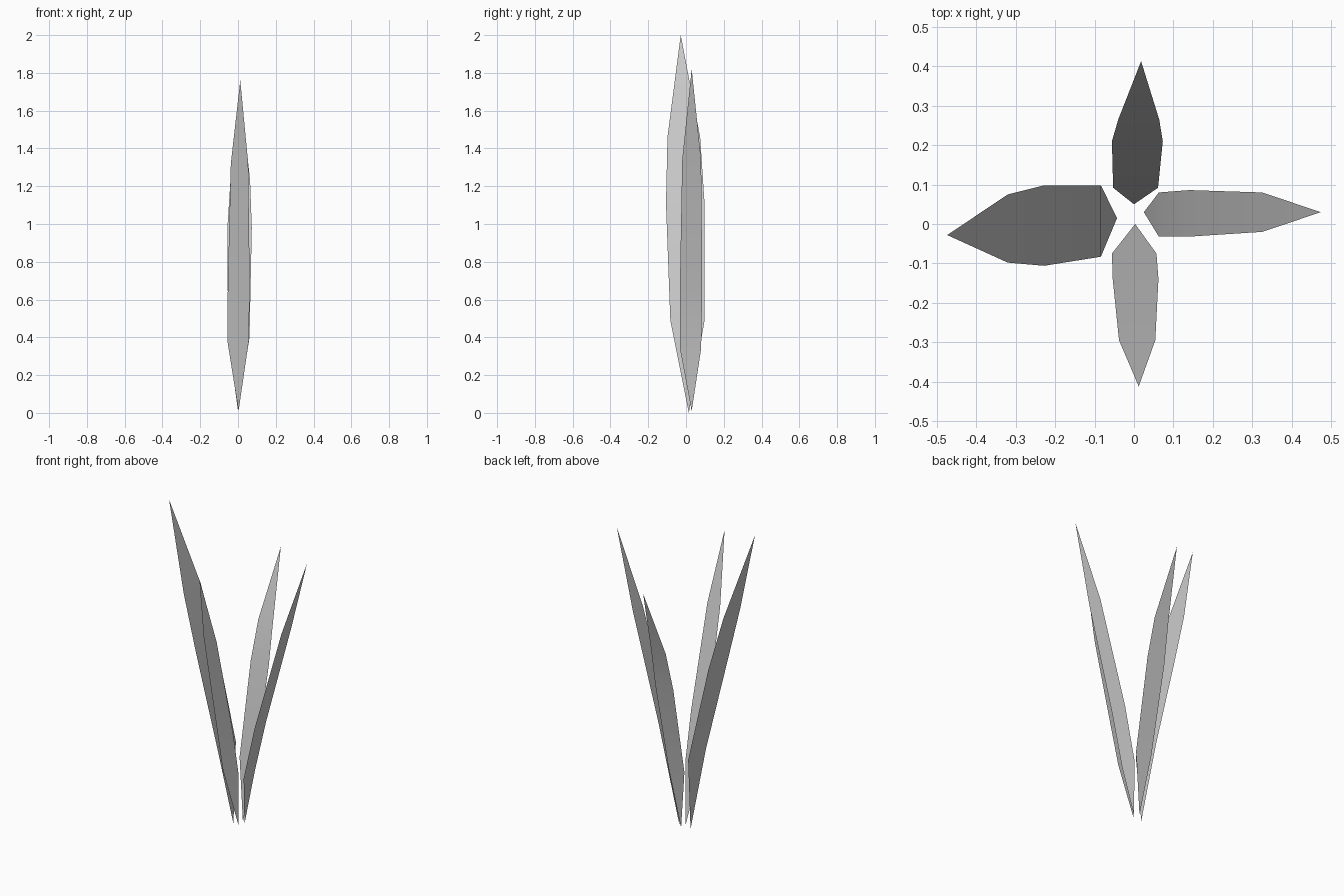
import bpy
import bmesh

if "Cube" in bpy.data.objects:
    bpy.data.objects.remove(bpy.data.objects["Cube"])


def blade(name, axis, base, rows, tip):
    """Thin leaf: a pointed base, rows of (outward, side_a, side_b, z), a pointed tip."""
    def place(out, side, z):
        return (out, side, z) if axis == 'x' else (side, out, z)

    bm = bmesh.new()
    root = bm.verts.new(place(*base))
    pairs = [(bm.verts.new(place(o, a, z)), bm.verts.new(place(o, b, z)))
             for o, a, b, z in rows]
    end = bm.verts.new(place(*tip))
    bm.faces.new((root, pairs[0][1], pairs[0][0]))
    for (a, b), (c, d) in zip(pairs, pairs[1:]):
        bm.faces.new((a, b, d, c))
    bm.faces.new((pairs[-1][0], pairs[-1][1], end))
    bm.normal_update()
    for f in bm.faces:
        f.smooth = True
    mesh = bpy.data.meshes.new(name)
    bm.to_mesh(mesh)
    bm.free()
    bpy.context.collection.objects.link(bpy.data.objects.new(name, mesh))


# Tall wide blade leaning left
blade("left_leaf", 'x', (-0.043, 0.015, 0.0),
      [(-0.084, -0.083, 0.098, 0.49), (-0.228, -0.106, 0.098, 1.11),
       (-0.32, -0.098, 0.075, 1.46)], (-0.474, -0.028, 2.0))

# Blade leaning right
blade("right_leaf", 'x', (0.025, 0.03, 0.01),
      [(0.063, 0.08, -0.032, 0.34), (0.14, 0.086, -0.032, 0.68),
       (0.325, 0.08, -0.02, 1.34)], (0.474, 0.03, 1.82))

# Blade leaning to the front
blade("front_leaf", 'y', (0.0, 0.003, 0.01),
      [(-0.075, -0.056, 0.057, 0.38), (-0.14, -0.054, 0.062, 0.68),
       (-0.295, -0.038, 0.054, 1.32)], (-0.412, 0.012, 1.76))

# Shorter blade leaning to the back
blade("back_leaf", 'y', (0.05, 0.0, 0.01),
      [(0.092, -0.053, 0.061, 0.4), (0.21, -0.056, 0.073, 0.98),
       (0.265, -0.04, 0.064, 1.23)], (0.413, 0.018, 1.66))
